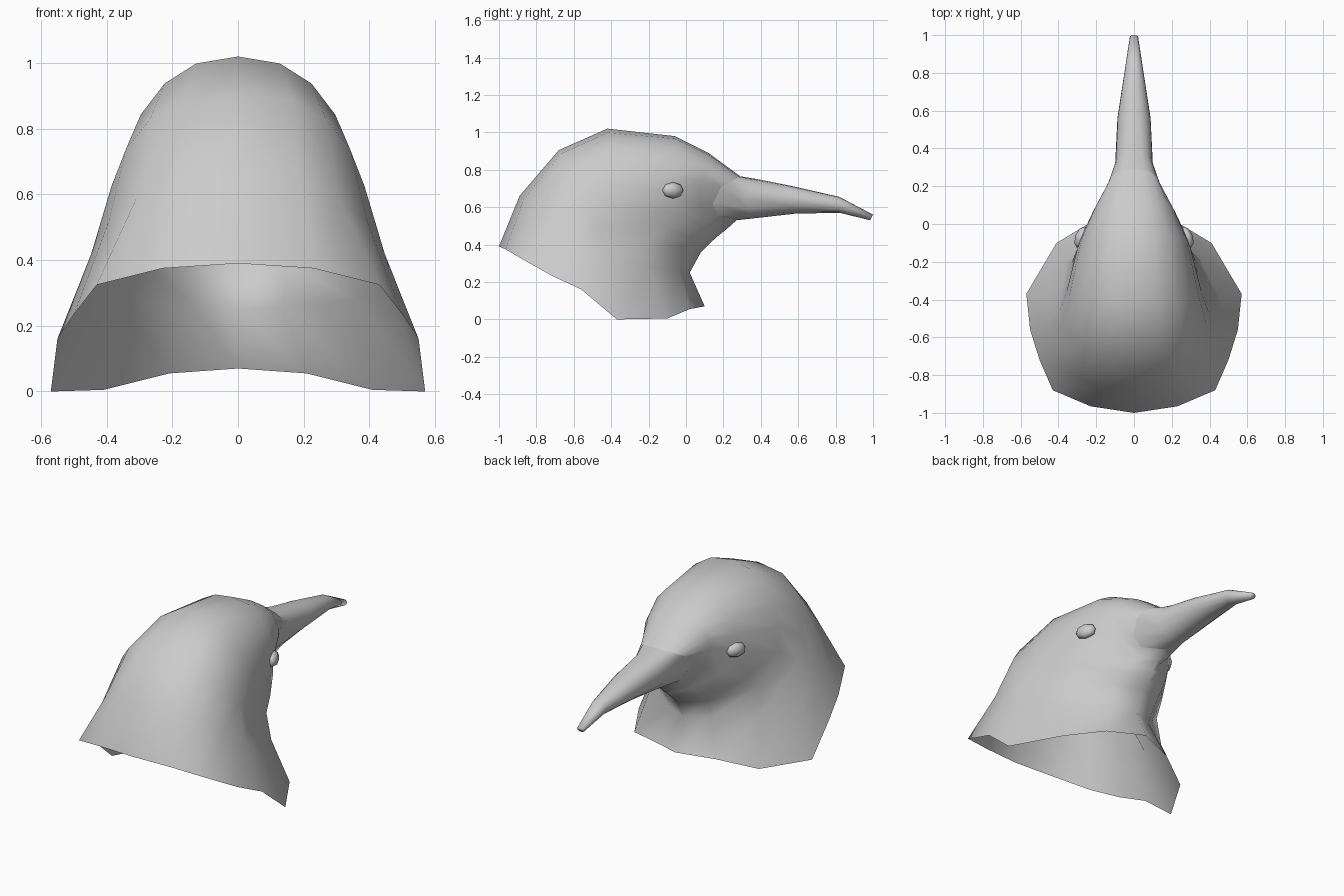
import bpy, bmesh, math
from mathutils import Matrix

if "Cube" in bpy.data.objects:
    bpy.data.objects.remove(bpy.data.objects["Cube"])

grey = bpy.data.materials.new("plain_grey")
grey.use_nodes = True
colour = (0.6, 0.6, 0.6, 1)
grey.diffuse_color = colour
grey.node_tree.nodes["Principled BSDF"].inputs["Base Color"].default_value = colour

UPPER, LOWER = 5, 3  # segments above and below the widest point of a half ring


def half_ring(top, side, bottom, p=0.85, q=1.3, sag=0):
    """Half section from (y, z) top through (x, y, z) side to (y, z) bottom.
    Lower p makes the upper part fuller, higher q the lower part hollower,
    and sag pulls the lower part back."""
    w, sy, sz = side
    pts = []
    for i in range(UPPER + 1):
        a = math.pi / 2 * i / UPPER
        k = 1 - math.cos(a)
        pts.append((w * math.sin(a) ** p,
                    top[0] + (sy - top[0]) * k, top[1] + (sz - top[1]) * k))
    for i in range(1, LOWER + 1):
        a = math.pi / 2 * i / LOWER
        k = math.sin(a)
        x = w * math.cos(a) ** q if i < LOWER else 0
        y = sy + (bottom[0] - sy) * k - sag * math.sin(2 * a)
        pts.append((x, y, sz + (bottom[1] - sz) * k))
    return pts


def finish(bm, name):
    bmesh.ops.recalc_face_normals(bm, faces=bm.faces)
    for f in bm.faces:
        f.smooth = True
    mesh = bpy.data.meshes.new(name)
    bm.to_mesh(mesh)
    bm.free()
    mesh.materials.append(grey)
    obj = bpy.data.objects.new(name, mesh)
    bpy.context.collection.objects.link(obj)


def loft(name, halves, cap=False):
    bm = bmesh.new()
    rings = []
    for half in halves:
        full = half + [(-x, y, z) for x, y, z in half[-2:0:-1]]
        rings.append([bm.verts.new(pt) for pt in full])
    for a, b in zip(rings, rings[1:]):
        n = len(a)
        for i in range(n):
            j = (i + 1) % n
            bm.faces.new((a[i], a[j], b[j], b[i]))
    if cap:
        bm.faces.new(rings[-1])
    finish(bm, name)


# Open lower rim of the neck
rim = [(0, -1, .39), (.23, -.965, .375), (.43, -.88, .325), (.5, -.72, .235),
       (.55, -.56, .16), (.57, -.37, 0), (.41, -.1, .005), (.21, .02, .055),
       (0, .1, .07)]

# Neck and head
beak_base = half_ring((.29, .765), (.14, .19, .71), (.27, .53), .75, .6, .1)
loft("head", [
    rim,
    half_ring((-.89, .66), (.465, -.42, .31), (.02, .25), .78, 1.8),
    half_ring((-.68, .905), (.4, -.48, .5), (.08, .36), .75, 1.4),
    half_ring((-.42, 1.02), (.357, -.36, .59), (.12, .40), .88),
    half_ring((-.06, .98), (.29, -.09, .69), (.17, .445), q=1.5, sag=.05),
    half_ring((.12, .89), (.215, .07, .74), (.22, .485), q=1.7, sag=.08),
    beak_base,
])

# Beak, tapering to a slightly drooping tip
loft("beak", [
    beak_base,
    half_ring((.38, .75), (.1, .31, .65), (.36, .54), .75, 1),
    half_ring((.58, .71), (.088, .56, .64), (.58, .565), q=1),
    half_ring((.82, .655), (.048, .82, .61), (.82, .57), q=1),
    half_ring((1, .56), (.022, .99, .545), (.985, .53), q=1),
], cap=True)

# Eyes, almond shaped and turned to follow the head
for side, label in ((1, "left_eye"), (-1, "right_eye")):
    bm = bmesh.new()
    bmesh.ops.create_uvsphere(bm, u_segments=8, v_segments=4, radius=1)
    place = (Matrix.Translation((side * .28, -.07, .69))
             @ Matrix.Rotation(side * .37, 4, "Z")
             @ Matrix.Diagonal((.032, .06, .044, 1))
             @ Matrix.Rotation(math.pi / 2, 4, "X"))
    bmesh.ops.transform(bm, matrix=place, verts=bm.verts)
    finish(bm, label)
